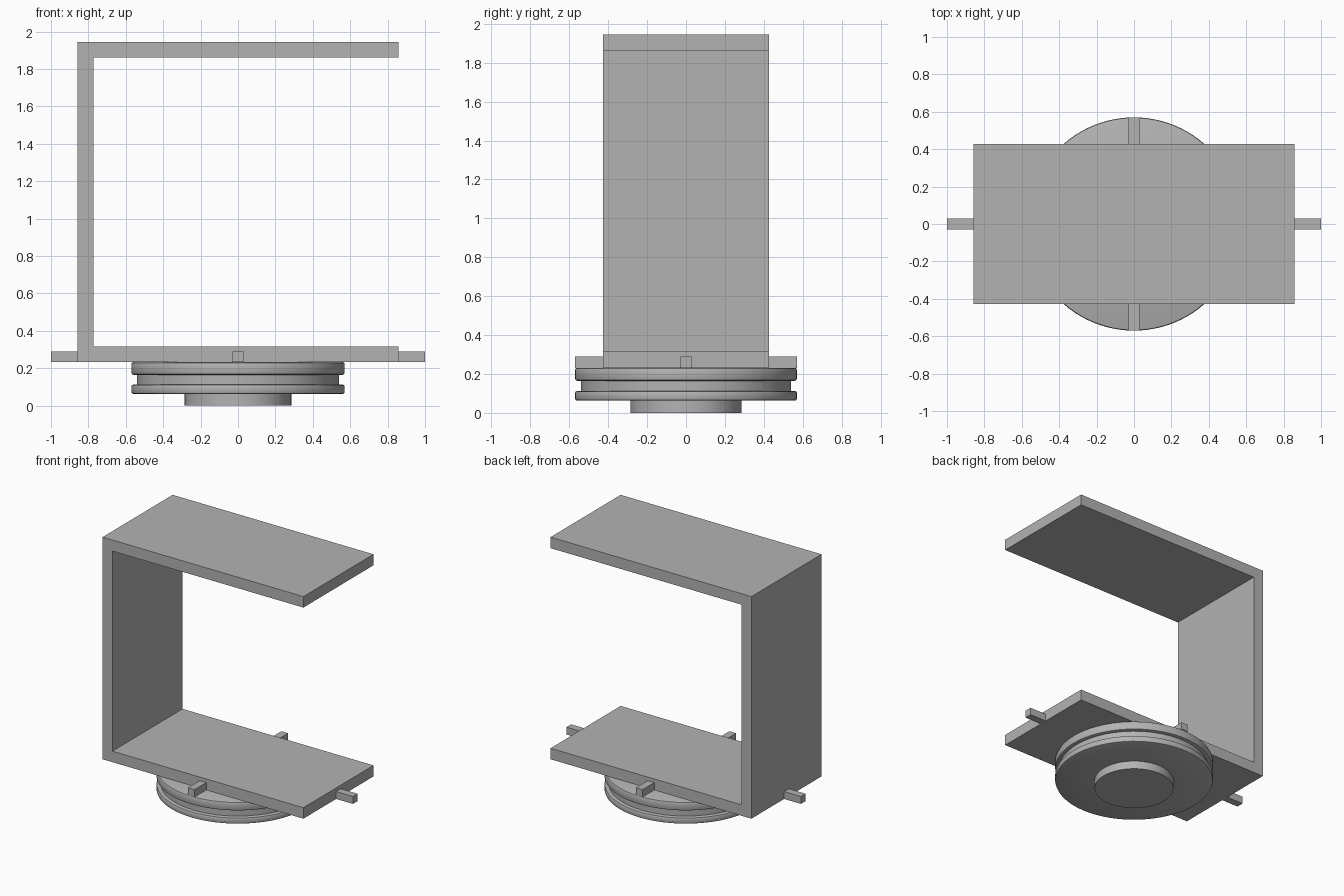
import bpy
import bmesh
import math

if "Cube" in bpy.data.objects:
    bpy.data.objects.remove(bpy.data.objects["Cube"], do_unlink=True)

# Single plain grey
GREY = (0.45, 0.45, 0.45, 1.0)
grey = bpy.data.materials.new("plain_grey")
grey.use_nodes = True
grey.diffuse_color = GREY
grey.node_tree.nodes["Principled BSDF"].inputs["Base Color"].default_value = GREY


def finish(name, bm):
    bmesh.ops.recalc_face_normals(bm, faces=bm.faces)
    mesh = bpy.data.meshes.new(name)
    bm.to_mesh(mesh)
    bm.free()
    mesh.materials.append(grey)
    obj = bpy.data.objects.new(name, mesh)
    bpy.context.collection.objects.link(obj)
    return obj


def extrude_profile(name, points, depth):
    """Extrude an x-z outline symmetrically along y."""
    bm = bmesh.new()
    face = bm.faces.new([bm.verts.new((x, -depth / 2, z)) for x, z in points])
    result = bmesh.ops.extrude_face_region(bm, geom=[face])
    moved = [g for g in result["geom"] if isinstance(g, bmesh.types.BMVert)]
    bmesh.ops.translate(bm, verts=moved, vec=(0, depth, 0))
    return finish(name, bm)


def lathe(name, profile, steps=96):
    """Spin an r-z profile around the z axis."""
    bm = bmesh.new()
    verts = [bm.verts.new((r, 0, z)) for r, z in profile]
    edges = [bm.edges.new(pair) for pair in zip(verts, verts[1:])]
    bmesh.ops.spin(bm, geom=verts + edges, cent=(0, 0, 0), axis=(0, 0, 1),
                   angle=math.tau, steps=steps)
    bmesh.ops.remove_doubles(bm, verts=bm.verts, dist=0.0001)
    obj = finish(name, bm)
    bpy.ops.object.select_all(action="DESELECT")
    obj.select_set(True)
    bpy.context.view_layer.objects.active = obj
    bpy.ops.object.shade_smooth_by_angle(angle=math.radians(35))
    return obj


# C-shaped bracket, open on its left side
half, wall, bottom, top = 0.857, 0.085, 0.232, 1.945
extrude_profile("bracket", [
    (-half, bottom), (half, bottom), (half, bottom + wall),
    (-half + wall, bottom + wall), (-half + wall, top - wall),
    (half, top - wall), (half, top), (-half, top)], 0.854)

# Grooved turntable with rounded rims and a hub below
R, G, H, B = 0.57, 0.54, 0.285, 0.01
lathe("turntable", [
    (0, 0), (H, 0), (H, 0.063),
    (R - B, 0.063), (R - B * 0.3, 0.066), (R, 0.073),
    (R, 0.102), (R - B * 0.3, 0.109), (R - B, 0.112),
    (G, 0.112), (G, 0.165),
    (R - B, 0.165), (R - B * 0.3, 0.168), (R, 0.175),
    (R, 0.222), (R - B * 0.3, 0.229), (R - B, bottom),
    (0, bottom)])

# Four square pegs around the lower plate
peg = 0.057
for name, angle, inner, outer in (
        ("left_peg", 0, half, 1.0), ("back_peg", 90, 0.427, R),
        ("right_peg", 180, half, 1.0), ("front_peg", 270, 0.427, R)):
    obj = extrude_profile(name, [
        (inner, bottom), (outer, bottom),
        (outer, bottom + peg), (inner, bottom + peg)], peg)
    obj.rotation_euler.z = math.radians(angle)
